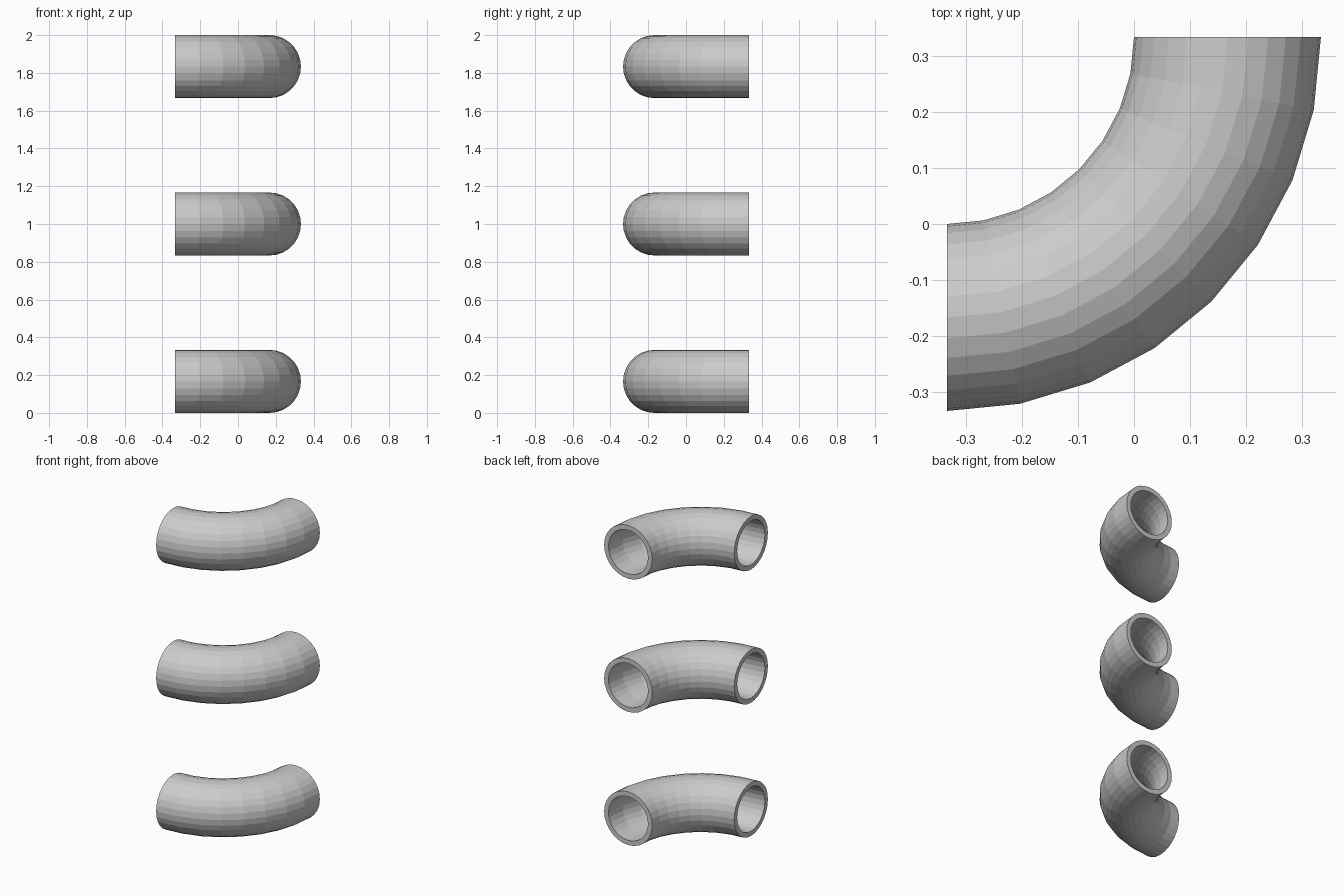
import bpy, bmesh
from math import cos, sin, pi, radians
from mathutils import Matrix, Vector

if "Cube" in bpy.data.objects:
    bpy.data.objects.remove(bpy.data.objects["Cube"])

SIDES, STEPS = 28, 8
BEND, OUTER, INNER = 0.5, 1 / 6, 0.137
PIVOT = Vector((-1 / 3, 1 / 3, 0))


def elbow(name, z):
    # Thick ring profile swept through a quarter turn, so the ends stay open
    bm = bmesh.new()
    outer, inner = [
        [bm.verts.new(PIVOT + Vector((0, -BEND + r * cos(2 * pi * i / SIDES),
                                      r * sin(2 * pi * i / SIDES))))
         for i in range(SIDES)] for r in (OUTER, INNER)]
    ring = [bm.faces.new((outer[i], outer[(i + 1) % SIDES],
                          inner[(i + 1) % SIDES], inner[i])) for i in range(SIDES)]
    # The starting ring stays as one end cap, the sweep supplies the other
    start = bmesh.ops.duplicate(bm, geom=ring + outer + inner)
    bmesh.ops.spin(bm, geom=start["geom"], cent=PIVOT, axis=(0, 0, 1),
                   angle=radians(90), steps=STEPS)
    bmesh.ops.remove_doubles(bm, verts=bm.verts, dist=1e-5)
    bmesh.ops.recalc_face_normals(bm, faces=bm.faces)
    mesh = bpy.data.meshes.new(name)
    bm.to_mesh(mesh)
    bm.free()
    obj = bpy.data.objects.new(name, mesh)
    obj.location.z = z
    bpy.context.collection.objects.link(obj)


# Three identical pipe elbows, stacked
for label, z in (("lower", 1 / 6), ("middle", 1.0), ("upper", 11 / 6)):
    elbow(label + "_pipe_elbow", z)
